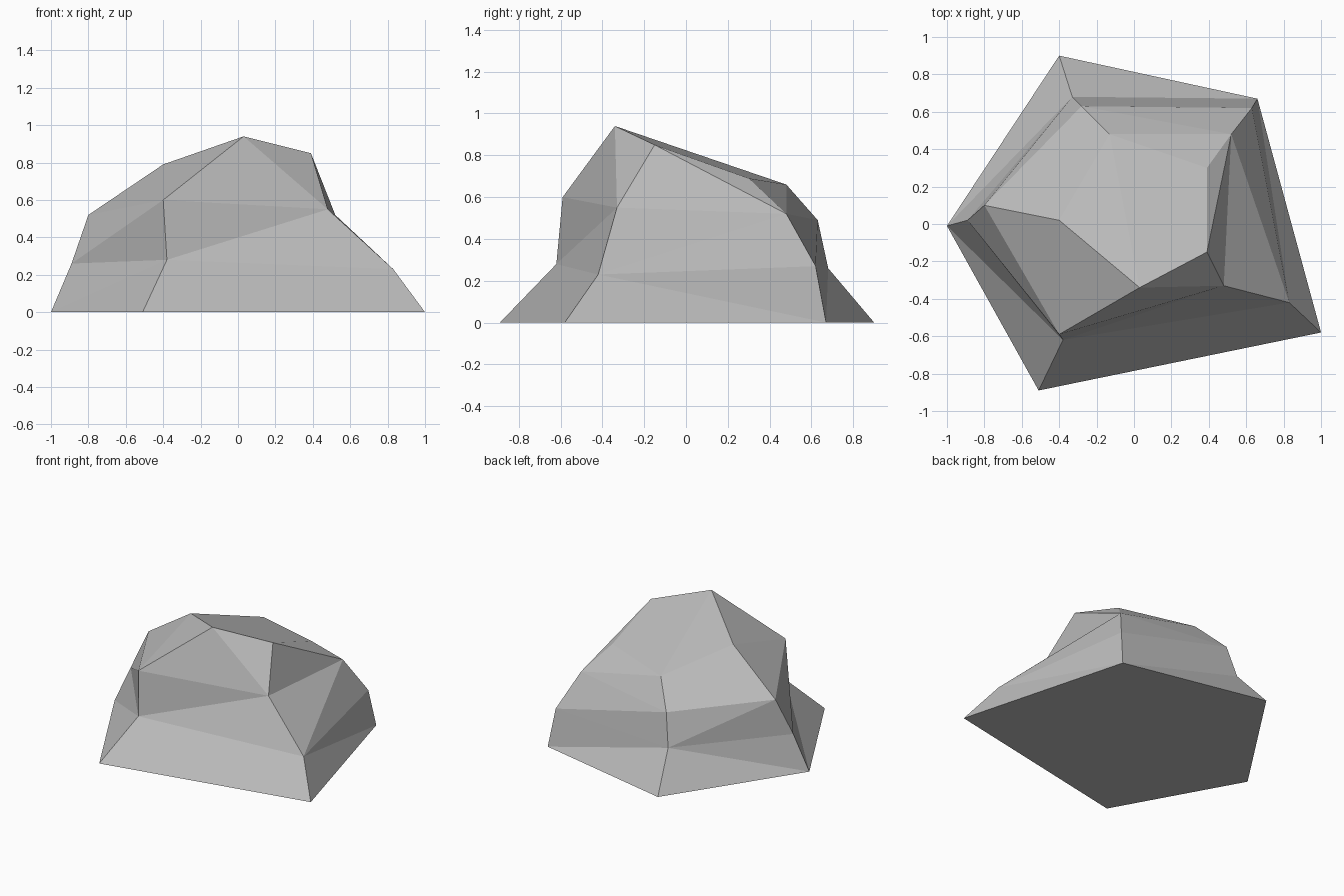
import bpy
import bmesh

# Remove the default object
default_cube = bpy.data.objects.get("Cube")
if default_cube:
    bpy.data.objects.remove(default_cube, do_unlink=True)

# Single stone colour
stone = bpy.data.materials.new("stone_grey")
stone.use_nodes = True
grey = (0.5, 0.5, 0.5, 1)
stone.diffuse_color = grey
stone.node_tree.nodes["Principled BSDF"].inputs["Base Color"].default_value = grey

# Five-cornered rings of the boulder, from the ground up.
# Corner order: west, front, east, back right, back left
ground = [(-1, -.01, 0), (-.51, -.89, 0), (1, -.58, 0), (.66, .67, 0), (-.4, .9, 0)]
skirt = [(-.89, .02, .26), (-.38, -.62, .28), (.83, -.42, .23), (.63, .62, .27), (-.33, .68, .26)]
shoulder = [(-.8, .1, .52), (-.4, -.59, .6), (.48, -.33, .55), (.52, .48, .52), (-.28, .63, .49)]
crown = [(-.4, .02, .79), (.03, -.34, .94), (.39, -.15, .85), (.39, .3, .69), (-.13, .48, .66)]
WEST, FRONT, EAST, BACK_RIGHT, BACK_LEFT = range(5)

# Creases across the side facets, keyed by (band, first corner)
rising_creases = {("skirt", WEST), ("shoulder", WEST), ("shoulder", BACK_RIGHT)}
falling_creases = {("skirt", EAST), ("crown", EAST)}


def add_band(bm, name, low, high):
    """Join two rings with facets, creased where the stone is chipped."""
    count = len(low)
    for i in range(count):
        j = (i + 1) % count
        a, b, c, d = low[i], low[j], high[j], high[i]
        if (name, i) in rising_creases:
            facets = [(a, b, c), (a, c, d)]
        elif (name, i) in falling_creases:
            facets = [(a, b, d), (b, c, d)]
        else:
            facets = [(a, b, c, d)]
        for facet in facets:
            bm.faces.new(facet)


bm = bmesh.new()
rings = [[bm.verts.new(point) for point in ring] for ring in (ground, skirt, shoulder, crown)]

# Underside and sides
bm.faces.new(reversed(rings[0]))
for name, low, high in zip(("skirt", "shoulder", "crown"), rings, rings[1:]):
    add_band(bm, name, low, high)

# Sloping top, with one slight crease
top = rings[-1]
bm.faces.new((top[WEST], top[FRONT], top[BACK_LEFT]))
bm.faces.new((top[FRONT], top[EAST], top[BACK_RIGHT], top[BACK_LEFT]))

# Remaining facets break along their shorter diagonal
bmesh.ops.triangulate(bm, faces=bm.faces[:], quad_method='SHORT_EDGE')
bmesh.ops.recalc_face_normals(bm, faces=bm.faces[:])

mesh = bpy.data.meshes.new("boulder")
bm.to_mesh(mesh)
bm.free()
mesh.materials.append(stone)
boulder = bpy.data.objects.new("boulder", mesh)
bpy.context.collection.objects.link(boulder)
